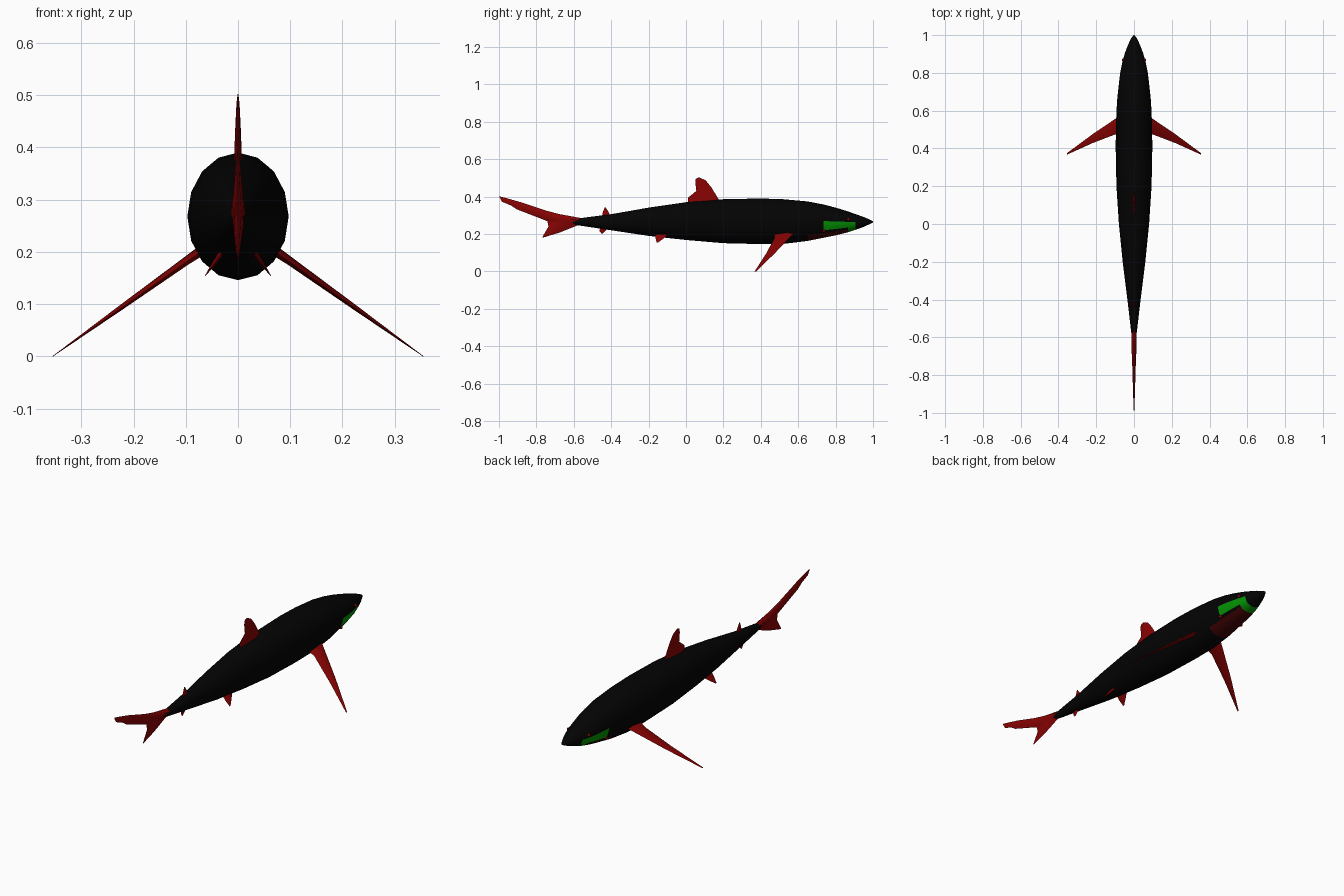
import bpy, bmesh, math
from mathutils import Vector

cube = bpy.data.objects.get("Cube")
if cube:
    bpy.data.objects.remove(cube, do_unlink=True)


def material(name, color):
    m = bpy.data.materials.new(name)
    m.use_nodes = True
    m.diffuse_color = (*color, 1)
    bsdf = next(n for n in m.node_tree.nodes if n.type == 'BSDF_PRINCIPLED')
    bsdf.inputs["Base Color"].default_value = (*color, 1)
    return m


black = material("black skin", (.001, .001, .001))
red = material("red fin", (.25, .001, .001))
green = material("green mouth", (.001, .29, .001))
dark_red = material("dark red jaw", (.055, .001, .001))


def loft(name, rings, materials, rule=None, angle=50):
    """Join equal-length rings of points into a closed smooth mesh."""
    bm = bmesh.new()
    rows = [[bm.verts.new(p) for p in ring] for ring in rings]
    n = len(rows[0])
    for i in range(len(rows) - 1):
        for j in range(n):
            k = (j + 1) % n
            f = bm.faces.new((rows[i][j], rows[i][k], rows[i + 1][k], rows[i + 1][j]))
            if rule:
                f.material_index = rule(f.calc_center_median().y, j)
    bm.faces.new(rows[0])
    bm.faces.new(rows[-1])
    bmesh.ops.recalc_face_normals(bm, faces=bm.faces[:])
    mesh = bpy.data.meshes.new(name)
    bm.to_mesh(mesh)
    bm.free()
    for m in materials:
        mesh.materials.append(m)
    obj = bpy.data.objects.new(name, mesh)
    bpy.context.collection.objects.link(obj)
    bpy.ops.object.select_all(action='DESELECT')
    obj.select_set(True)
    bpy.context.view_layer.objects.active = obj
    bpy.ops.object.shade_smooth_by_angle(angle=math.radians(angle))


# Body: y, top, bottom, half width
SIDES = 16
profile = [
    (-.62, .272, .258, .006), (-.58, .283, .247, .014), (-.4, .306, .22, .035),
    (-.2, .341, .19, .06), (0, .37, .168, .08), (.2, .386, .151, .093),
    (.4, .39, .146, .097), (.52, .386, .147, .096), (.65, .374, .163, .09),
    (.735, .358, .18, .081), (.8, .341, .193, .073), (.865, .321, .209, .06),
    (.905, .307, .222, .048), (.95, .291, .238, .031), (.98, .278, .252, .017),
    (1, .268, .262, .003)]


def body_ring(y, top, bottom, width):
    mid, half = (top + bottom) / 2, (top - bottom) / 2
    angles = [math.tau * j / SIDES for j in range(SIDES)]
    if .73 < y < .91:  # deepen the band that forms the mouth
        angles[9] += .19
        angles[15] -= .19
    return [(width * math.cos(a), y, mid + half * math.sin(a)) for a in angles]


def body_color(y, j):
    # Green mouth line wraps the snout; the jaw underside is dark red
    if .865 < y < .905 and j >= 8:
        return 1
    if .735 < y < .865 and j in (8, 15):
        return 1
    if .65 < y < .865 and 10 <= j <= 13:
        return 2
    return 0


loft("body", [body_ring(*p) for p in profile], [black, green, dark_red], body_color)


def fin(name, stations, mirror=False):
    """Lens-section fin lofted through (leading point, trailing point, half thickness)."""
    st = [(Vector(a), Vector(b), t) for a, b, t in stations]
    normal = (st[0][1] - st[0][0]).cross(st[-1][0] - st[0][0]).normalized()
    section = ((0, 0), (.3, 1), (.7, .6), (1, 0), (.7, -.6), (.3, -1))
    rings = [[a.lerp(b, u) + normal * t * w for u, w in section] for a, b, t in st]
    if not mirror:
        loft(name, rings, [red])
        return
    for side, s in (("left", 1), ("right", -1)):
        loft(side + "_" + name, [[(s * p.x, p.y, p.z) for p in r] for r in rings], [red])


def upright(name, stations):
    """Fin in the middle plane, from (y, z) pairs."""
    fin(name, [((0, *a), (0, *b), t) for a, b, t in stations])


upright("dorsal_fin", [
    ((.19, .36), (.01, .36), .009), ((.172, .39), (.012, .395), .007),
    ((.135, .45), (.055, .43), .005), ((.105, .487), (.05, .475), .003),
    ((.07, .503), (.052, .495), .001)])
upright("upper_tail_lobe", [
    ((-.56, .285), (-.58, .245), .014), ((-.68, .307), (-.7, .252), .012),
    ((-.755, .327), (-.765, .278), .009), ((-.89, .372), (-.905, .332), .005),
    ((-.95, .389), (-.935, .352), .003), ((-1, .402), (-.985, .373), .001)])
upright("lower_tail_lobe", [
    ((-.57, .25), (-.745, .285), .011), ((-.675, .208), (-.735, .24), .006),
    ((-.767, .18), (-.768, .184), .001)])
upright("second_dorsal_fin", [
    ((-.4, .29), (-.45, .29), .007), ((-.415, .32), (-.445, .315), .004),
    ((-.43, .342), (-.436, .34), .001)])
upright("anal_fin", [
    ((-.41, .235), (-.46, .235), .007), ((-.43, .218), (-.462, .215), .004),
    ((-.445, .202), (-.452, .202), .001)])

# Paired fins
fin("pectoral_fin", [
    ((.065, .58, .207), (.065, .47, .204), .01), ((.1, .556, .183), (.1, .474, .18), .008),
    ((.22, .475, .097), (.22, .428, .095), .005), ((.355, .375, 0), (.355, .367, 0), .0005)], True)
fin("pelvic_fin", [
    ((.03, -.09, .202), (.03, -.165, .2), .006), ((.045, -.115, .18), (.045, -.163, .178), .004),
    ((.063, -.15, .154), (.063, -.157, .154), .0005)], True)

# Eyes and the corners of the mouth
for part, x, y, z in (("eye", .057, .868, .278), ("mouth_corner", .065, .738, .217)):
    for side, s in (("left", 1), ("right", -1)):
        bpy.ops.mesh.primitive_uv_sphere_add(segments=12, ring_count=8, radius=.008,
                                             location=(s * x, y, z))
        bead = bpy.context.object
        bead.name = side + "_" + part
        bead.data.materials.append(red)
        bpy.ops.object.shade_smooth_by_angle()
